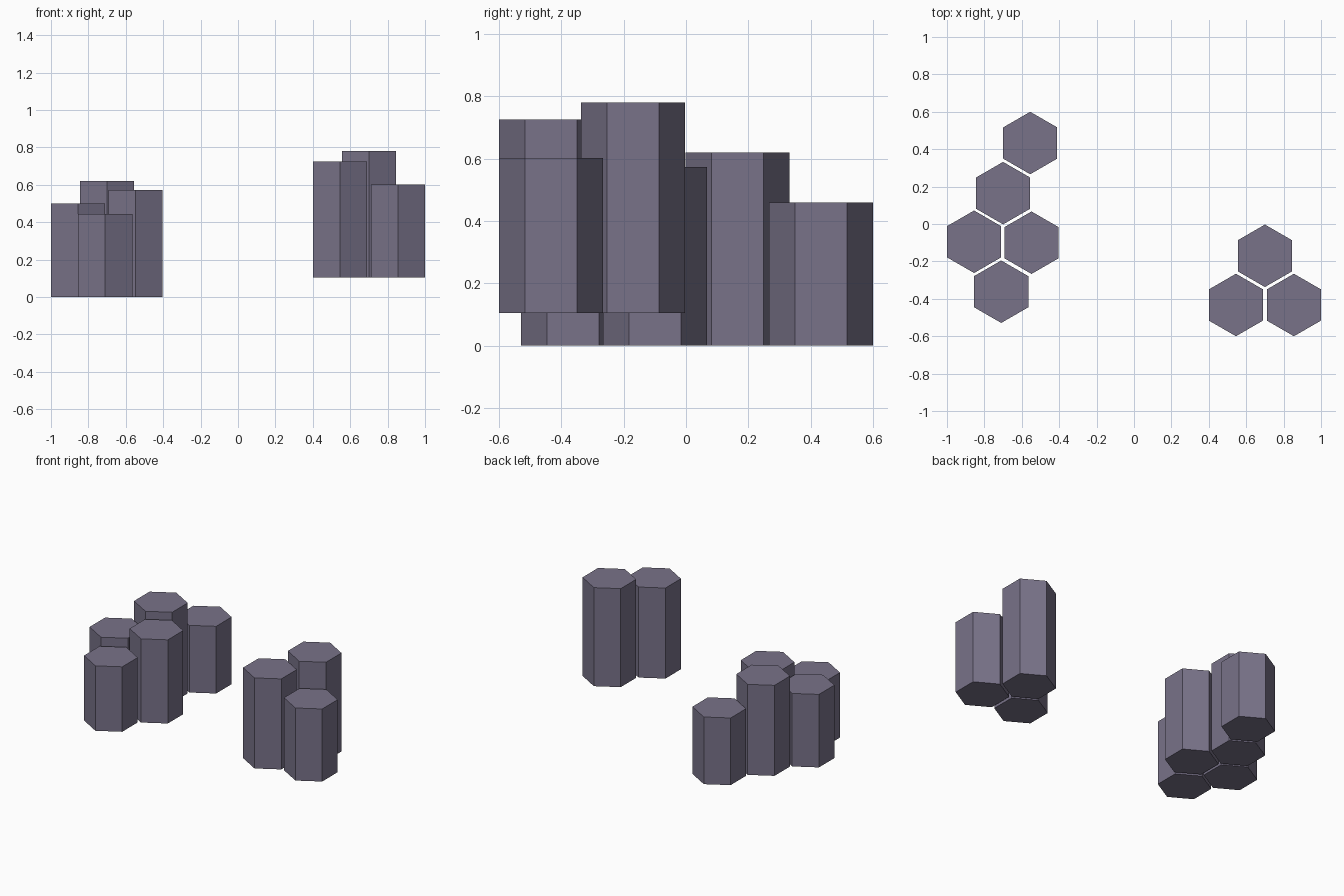
import bpy
import math

if "Cube" in bpy.data.objects:
    bpy.data.objects.remove(bpy.data.objects["Cube"])

stone = bpy.data.materials.new("purple_grey_stone")
stone.diffuse_color = (0.19, 0.17, 0.25, 1.0)
stone.use_nodes = True
stone.node_tree.nodes["Principled BSDF"].inputs["Base Color"].default_value = stone.diffuse_color

RADIUS = 0.167  # centre to corner of each hexagon


def column(name, x, y, bottom, top):
    """Upright six-sided stone column with corners pointing along y."""
    bpy.ops.mesh.primitive_cylinder_add(
        vertices=6, radius=RADIUS, depth=top - bottom,
        location=(x, y, (bottom + top) / 2))
    obj = bpy.context.object
    obj.name = name
    obj.data.materials.append(stone)
    return obj


# Left cluster, standing on the ground: x, y, top
left_cluster = [
    (-0.555, 0.433, 0.46),
    (-0.70, 0.165, 0.62),
    (-0.855, -0.095, 0.50),
    (-0.548, -0.10, 0.573),
    (-0.71, -0.362, 0.445),
]
for i, (x, y, top) in enumerate(left_cluster, 1):
    column(f"left_column_{i}", x, y, 0.0, top)

# Right cluster, raised above the ground
right_cluster = [
    (0.70, -0.17, 0.78),
    (0.545, -0.433, 0.725),
    (0.855, -0.433, 0.602),
]
for i, (x, y, top) in enumerate(right_cluster, 1):
    column(f"right_column_{i}", x, y, 0.105, top)
